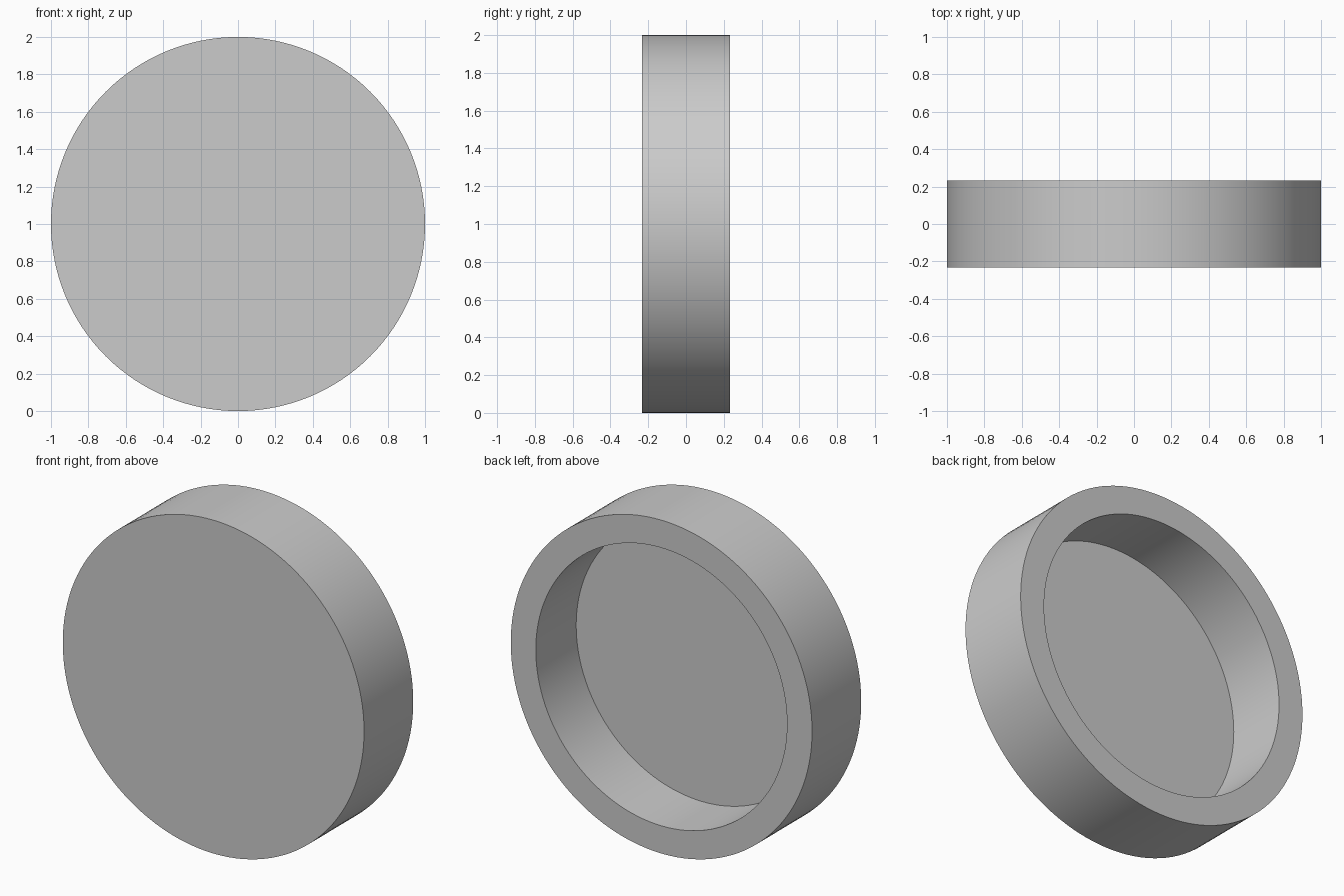
import bpy, bmesh, math
from mathutils import Matrix, Vector

cube = bpy.data.objects.get("Cube")
if cube:
    bpy.data.objects.remove(cube, do_unlink=True)

RADIUS, INNER_RADIUS = 1.0, 0.834
WIDTH, DEPTH = 0.466, 0.383
SEGMENTS = 128

# Single grey material
grey = bpy.data.materials.new("light_grey")
grey.use_nodes = True
colour = (0.6, 0.6, 0.6, 1)
grey.diffuse_color = colour
grey.node_tree.nodes["Principled BSDF"].inputs["Base Color"].default_value = colour

# Solid disc, axis along y
bm = bmesh.new()
placement = Matrix.Translation((0, 0, RADIUS)) @ Matrix.Rotation(math.pi / 2, 4, "X")
bmesh.ops.create_cone(bm, cap_ends=True, segments=SEGMENTS, radius1=RADIUS,
                      radius2=RADIUS, depth=WIDTH, matrix=placement)
bm.normal_update()

# Rim and round recess in the back face
back = max(bm.faces, key=lambda f: f.calc_center_median().y)
bmesh.ops.inset_region(bm, faces=[back], thickness=RADIUS - INNER_RADIUS,
                       use_even_offset=True)
extruded = bmesh.ops.extrude_discrete_faces(bm, faces=[back])
floor = extruded["faces"][0]
bmesh.ops.translate(bm, verts=floor.verts, vec=Vector((0, -DEPTH, 0)))
bmesh.ops.recalc_face_normals(bm, faces=bm.faces)

mesh = bpy.data.meshes.new("round_cap")
bm.to_mesh(mesh)
bm.free()
mesh.materials.append(grey)
cap = bpy.data.objects.new("round_cap", mesh)
bpy.context.collection.objects.link(cap)

# Smooth walls with sharp rims
bpy.ops.object.select_all(action="DESELECT")
cap.select_set(True)
bpy.context.view_layer.objects.active = cap
bpy.ops.object.shade_smooth_by_angle(angle=math.radians(30))
